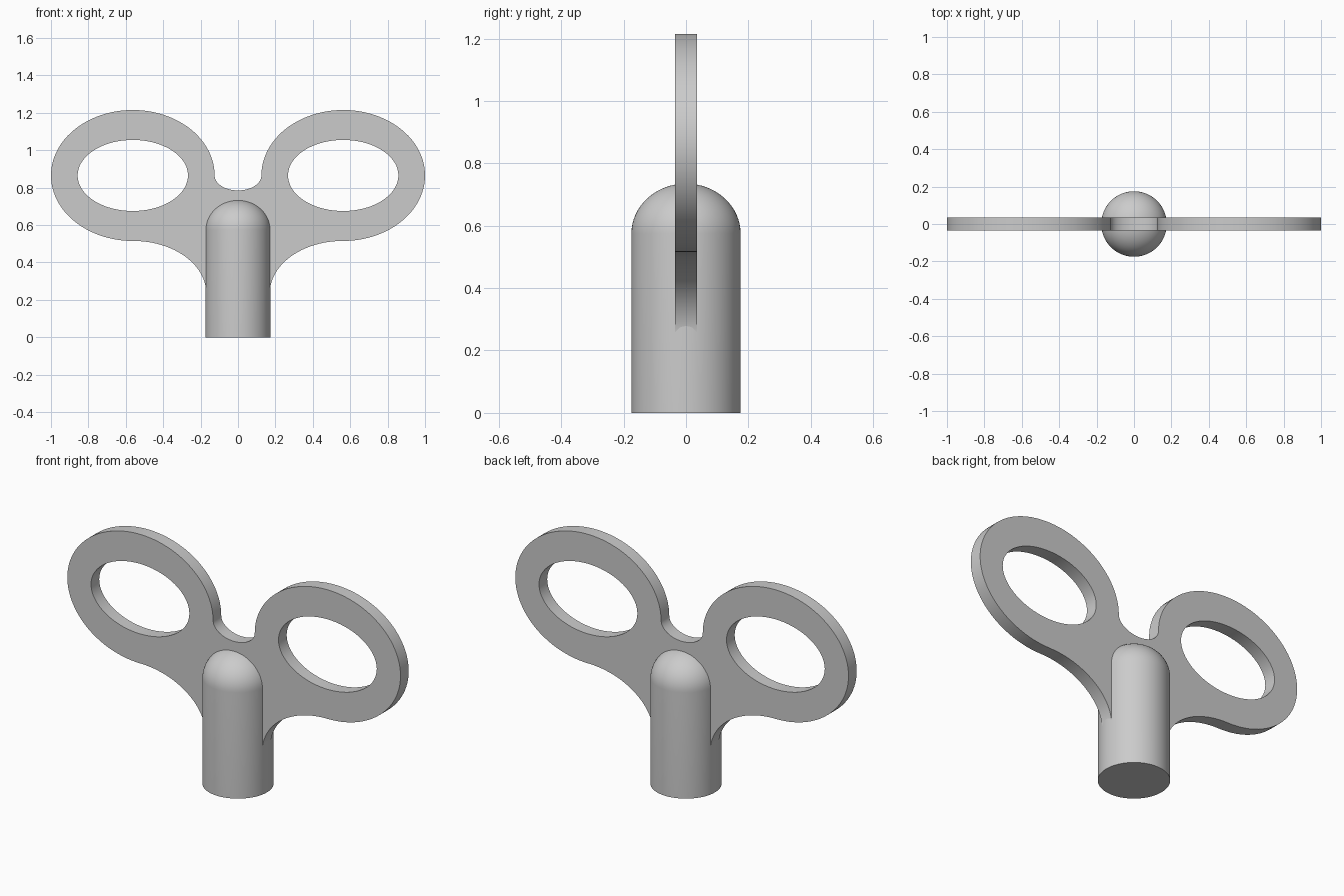
import bpy, bmesh
from math import sin, cos, pi, radians
from mathutils import Matrix

if "Cube" in bpy.data.objects:
    bpy.data.objects.remove(bpy.data.objects["Cube"])


def arc(cx, cz, rx, rz, a0, a1, n):
    """Points along an elliptical arc, angles in degrees."""
    return [(cx + rx * cos(radians(a0 + (a1 - a0) * i / n)),
             cz + rz * sin(radians(a0 + (a1 - a0) * i / n))) for i in range(n + 1)]


def smooth(obj):
    bpy.ops.object.select_all(action='DESELECT')
    obj.select_set(True)
    bpy.context.view_layer.objects.active = obj
    bpy.ops.object.shade_smooth_by_angle(angle=radians(30))


# Winged handle: right half of the outline, then mirrored
half = arc(0.56, 0.235, 0.39, 0.28, 180, 90, 24)            # lower concave sweep
half += arc(0.5625, 0.865, 0.4375, 0.35, -90, 180, 72)[1:]  # outer loop
half += arc(0, 0.865, 0.125, 0.08, 0, -90, 16)[1:]          # notch between loops
outline = half + [(-x, z) for x, z in reversed(half[:-1])]
holes = [arc(s * 0.5625, 0.865, 0.295, 0.19, 0, 360, 72)[:-1] for s in (1, -1)]

curve = bpy.data.curves.new("handle", 'CURVE')
curve.dimensions = '2D'
curve.fill_mode = 'BOTH'
curve.extrude = 0.035
for loop in [outline] + holes:
    sp = curve.splines.new('POLY')
    sp.points.add(len(loop) - 1)
    for p, (x, z) in zip(sp.points, loop):
        p.co = (x, z, 0, 1)
    sp.use_cyclic_u = True
handle = bpy.data.objects.new("handle", curve)
bpy.context.collection.objects.link(handle)
handle.select_set(True)
bpy.context.view_layer.objects.active = handle
bpy.ops.object.convert(target='MESH')
handle = bpy.context.object
handle.name = "handle"

# Stand the plate upright and weld caps to rims
bm = bmesh.new()
bm.from_mesh(handle.data)
bmesh.ops.remove_doubles(bm, verts=bm.verts, dist=1e-5)
bmesh.ops.transform(bm, matrix=Matrix.Rotation(pi / 2, 4, 'X'), verts=bm.verts)
bmesh.ops.recalc_face_normals(bm, faces=bm.faces)
bm.to_mesh(handle.data)
bm.free()
smooth(handle)

# Round stem with a domed top, lathed from a profile
profile = [(0, 0), (0.175, 0)] + arc(0, 0.575, 0.175, 0.16, 0, 90, 16)
bm = bmesh.new()
verts = [bm.verts.new((x, 0, z)) for x, z in profile]
edges = [bm.edges.new(pair) for pair in zip(verts, verts[1:])]
bmesh.ops.spin(bm, geom=verts + edges, cent=(0, 0, 0), axis=(0, 0, 1),
               angle=2 * pi, steps=64)
bmesh.ops.remove_doubles(bm, verts=bm.verts, dist=1e-5)
bmesh.ops.recalc_face_normals(bm, faces=bm.faces)
mesh = bpy.data.meshes.new("stem")
bm.to_mesh(mesh)
bm.free()
stem = bpy.data.objects.new("stem", mesh)
bpy.context.collection.objects.link(stem)
smooth(stem)
